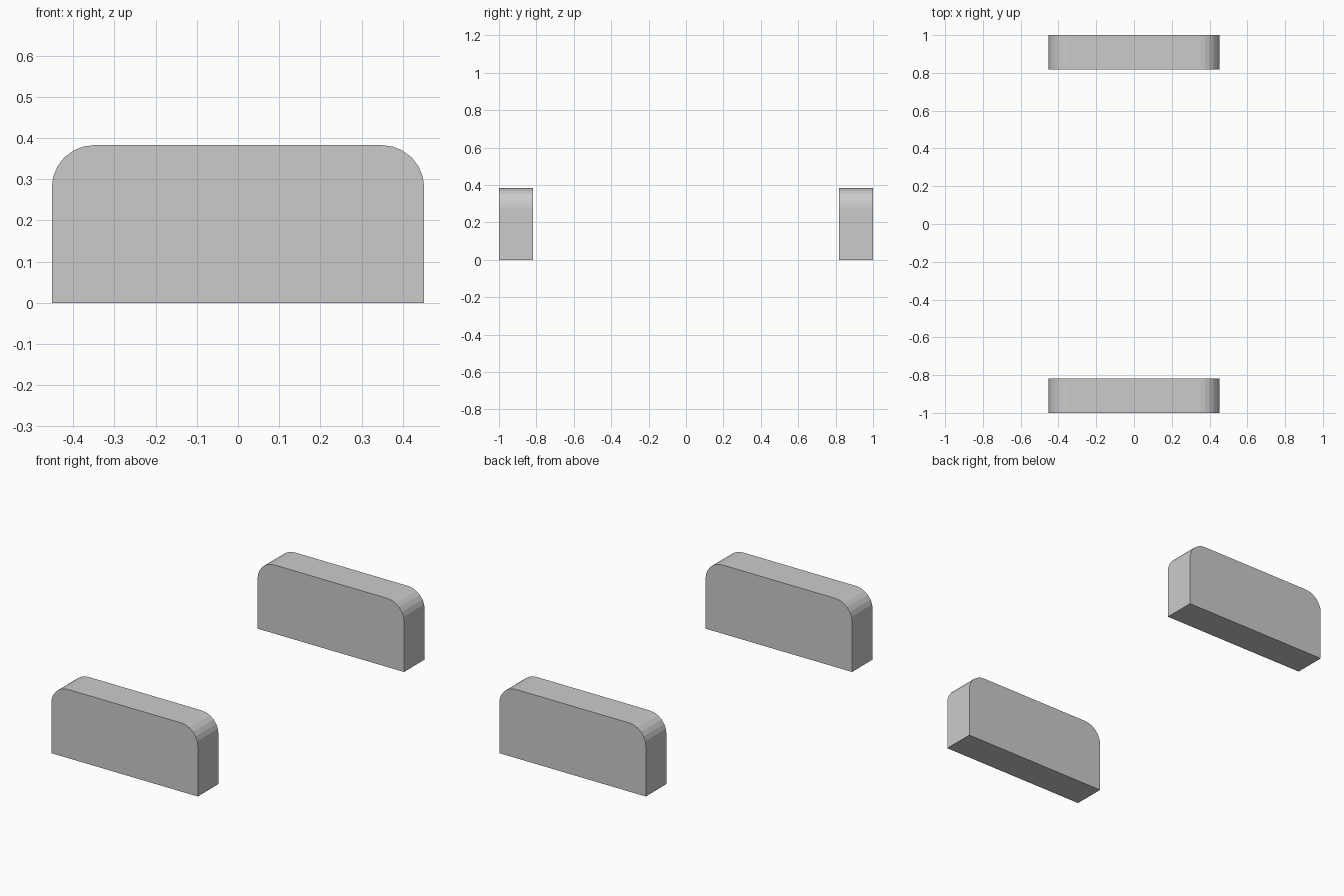
import bpy, bmesh
from math import sin, cos, pi

if "Cube" in bpy.data.objects:
    bpy.data.objects.remove(bpy.data.objects["Cube"])

HALF_W, HEIGHT, RADIUS, SEGMENTS = 0.452, 0.383, 0.103, 6
OUTER_Y, INNER_Y = 1.0, 0.818


def slab_profile():
    """Upright outline: square bottom corners, rounded top corners."""
    pts = [(-HALF_W, 0), (HALF_W, 0)]
    for side, start in ((1, 0), (-1, pi / 2)):
        for i in range(SEGMENTS + 1):
            a = start + i / SEGMENTS * pi / 2
            pts.append((side * (HALF_W - RADIUS) + RADIUS * cos(a),
                        HEIGHT - RADIUS + RADIUS * sin(a)))
    return pts


def make_slab(name, y0, y1):
    bm = bmesh.new()
    face = bm.faces.new([bm.verts.new((x, y0, z)) for x, z in slab_profile()])
    ext = bmesh.ops.extrude_face_region(bm, geom=[face], use_keep_orig=True)
    moved = [v for v in ext["geom"] if isinstance(v, bmesh.types.BMVert)]
    bmesh.ops.translate(bm, verts=moved, vec=(0, y1 - y0, 0))
    bmesh.ops.recalc_face_normals(bm, faces=bm.faces)
    mesh = bpy.data.meshes.new(name)
    bm.to_mesh(mesh)
    bm.free()
    obj = bpy.data.objects.new(name, mesh)
    bpy.context.collection.objects.link(obj)


# Matching pair of end slabs
make_slab("front_end_slab", -OUTER_Y, -INNER_Y)
make_slab("back_end_slab", INNER_Y, OUTER_Y)
